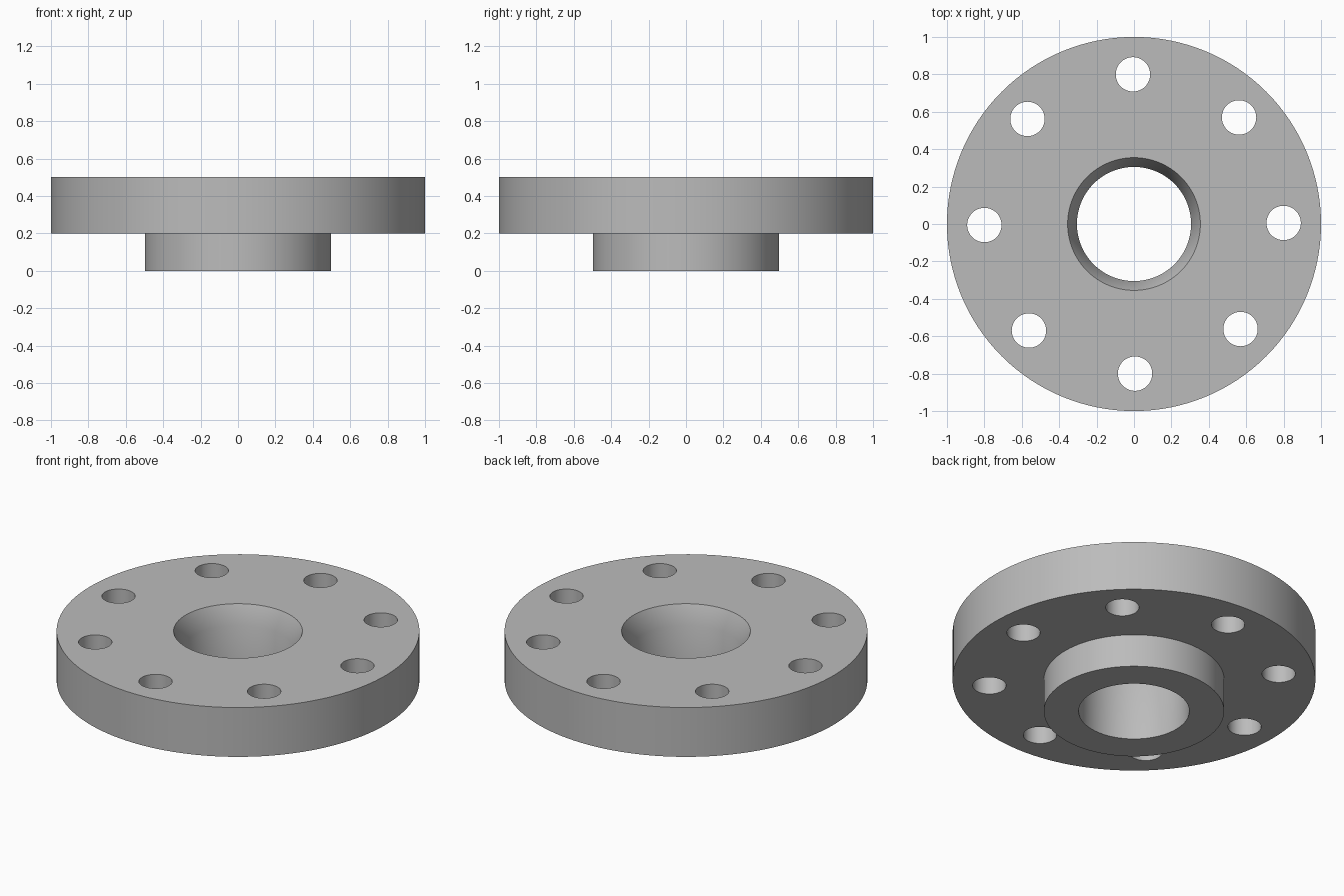
import bpy, bmesh, math
from mathutils import Matrix, Vector

cube = bpy.data.objects.get("Cube")
if cube:
    bpy.data.objects.remove(cube, do_unlink=True)

SEGMENTS = 128
HOLES = 8

steel = bpy.data.materials.new("plain grey steel")
steel.use_nodes = True
grey = (0.5, 0.5, 0.5, 1)
steel.diffuse_color = grey
steel.node_tree.nodes["Principled BSDF"].inputs["Base Color"].default_value = grey


def add_object(name, bm):
    bmesh.ops.recalc_face_normals(bm, faces=bm.faces)
    mesh = bpy.data.meshes.new(name)
    bm.to_mesh(mesh)
    bm.free()
    mesh.materials.append(steel)
    obj = bpy.data.objects.new(name, mesh)
    bpy.context.collection.objects.link(obj)
    return obj


# Flange body: radius and height profile of disc, hub and tapered bore, turned about z
profile = [(0.305, 0), (0.497, 0), (0.497, 0.2), (1, 0.2),
           (1, 0.5), (0.355, 0.5), (0.305, 0.39)]
bm = bmesh.new()
verts = [bm.verts.new((r, 0, z)) for r, z in profile]
edges = [bm.edges.new((v, verts[i - 1])) for i, v in enumerate(verts)]
bmesh.ops.spin(bm, geom=verts + edges, axis=(0, 0, 1), cent=(0, 0, 0),
               angle=math.tau, steps=SEGMENTS, use_merge=True)
bmesh.ops.remove_doubles(bm, verts=bm.verts, dist=0.0001)
flange = add_object("flange", bm)

# Bolt hole cutters on a circle
bm = bmesh.new()
for i in range(HOLES):
    turn = Matrix.Rotation(math.tau * i / HOLES + math.radians(0.4), 4, "Z")
    place = turn @ Matrix.Translation(Vector((0.8, 0, 0.35)))
    bmesh.ops.create_cone(bm, cap_ends=True, segments=48, radius1=0.092,
                          radius2=0.092, depth=0.5, matrix=place)
cutter = add_object("bolt_hole_cutter", bm)
cutter.hide_render = True

# Cut the bolt holes, then drop the cutter
cut = flange.modifiers.new("bolt holes", "BOOLEAN")
cut.object = cutter
cut.solver = "EXACT"
bpy.ops.object.select_all(action="DESELECT")
flange.select_set(True)
bpy.context.view_layer.objects.active = flange
bpy.ops.object.modifier_apply(modifier=cut.name)
bpy.data.objects.remove(cutter, do_unlink=True)

# Round walls shade smooth, rims stay sharp
bpy.ops.object.shade_smooth_by_angle(angle=math.radians(35))
